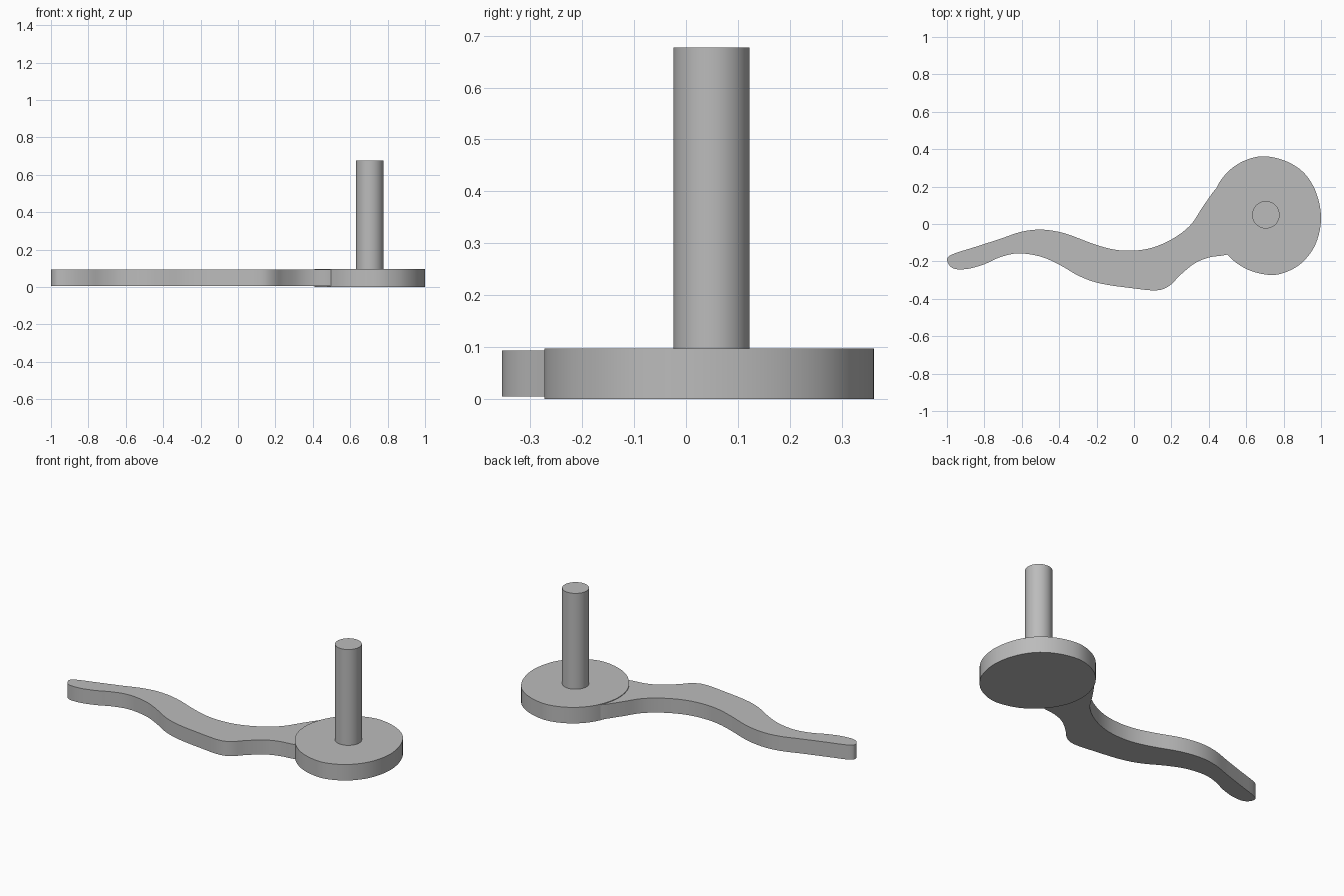
import bpy, bmesh, math
from mathutils import Vector

if "Cube" in bpy.data.objects:
    bpy.data.objects.remove(bpy.data.objects["Cube"])

grey = bpy.data.materials.new("mid grey metal")
grey.diffuse_color = (0.5, 0.5, 0.5, 1)
grey.use_nodes = True
grey.node_tree.nodes["Principled BSDF"].inputs["Base Color"].default_value = grey.diffuse_color


def smooth_outline(points, steps=4):
    """Closed Catmull-Rom curve through the points."""
    p = [Vector(q) for q in points]
    n = len(p)
    out = []
    for i in range(n):
        a, b, c, d = p[i - 1], p[i], p[(i + 1) % n], p[(i + 2) % n]
        for k in range(steps):
            t = k / steps
            out.append(0.5 * (2 * b + (c - a) * t + (2 * a - 5 * b + 4 * c - d) * t * t
                              + (3 * b - a - 3 * c + d) * t ** 3))
    return out


def extrude_outline(name, outline, z0, z1):
    """Solid plate with flat caps and smooth walls."""
    bm = bmesh.new()
    base = bm.faces.new([bm.verts.new((q[0], q[1], z0)) for q in outline])
    top = bmesh.ops.extrude_face_region(bm, geom=[base], use_keep_orig=True)["geom"]
    bmesh.ops.translate(bm, vec=(0, 0, z1 - z0),
                        verts=[g for g in top if isinstance(g, bmesh.types.BMVert)])
    bmesh.ops.recalc_face_normals(bm, faces=bm.faces)
    mesh = bpy.data.meshes.new(name)
    bm.to_mesh(mesh)
    bm.free()
    obj = bpy.data.objects.new(name, mesh)
    bpy.context.collection.objects.link(obj)
    mesh.materials.append(grey)
    bpy.ops.object.select_all(action='DESELECT')
    obj.select_set(True)
    bpy.context.view_layer.objects.active = obj
    bpy.ops.object.shade_smooth_by_angle(angle=math.radians(35))
    return obj


# Round base, slightly flattened on the side facing the arm
disc = [(0.69, 0.362), (0.81, 0.337), (0.91, 0.272), (0.975, 0.165), (1.0, 0.03),
        (0.972, -0.105), (0.90, -0.205), (0.81, -0.258), (0.72, -0.272), (0.60, -0.24),
        (0.50, -0.165), (0.43, -0.055), (0.41, 0.07), (0.44, 0.19), (0.50, 0.277), (0.585, 0.336)]
extrude_outline("base_disc", smooth_outline(disc, 6), 0.0, 0.097)

# Wavy handle: upper edge, end inside the disc, lower edge back to the tip
upper = [(-0.978, -0.165), (-0.85, -0.123), (-0.717, -0.08), (-0.60, -0.041), (-0.49, -0.03),
         (-0.37, -0.05), (-0.235, -0.1), (-0.13, -0.132), (-0.03, -0.143), (0.085, -0.13),
         (0.20, -0.083), (0.30, -0.008), (0.37, 0.095), (0.445, 0.195)]
inner = [(0.53, 0.24), (0.62, 0.05), (0.58, -0.12)]
lower = [(0.50, -0.163), (0.405, -0.178), (0.325, -0.21), (0.245, -0.275), (0.19, -0.33),
         (0.12, -0.355), (-0.02, -0.342), (-0.18, -0.318), (-0.29, -0.28), (-0.395, -0.22),
         (-0.50, -0.174), (-0.62, -0.157), (-0.717, -0.178), (-0.80, -0.215), (-0.89, -0.24),
         (-0.965, -0.238), (-0.998, -0.20)]
extrude_outline("handle_arm", smooth_outline(upper + inner + lower), 0.005, 0.093)

# Upright shaft
ring = [(0.705 + 0.0735 * math.cos(2 * math.pi * i / 48),
         0.049 + 0.0735 * math.sin(2 * math.pi * i / 48)) for i in range(48)]
extrude_outline("shaft", ring, 0.09, 0.677)
